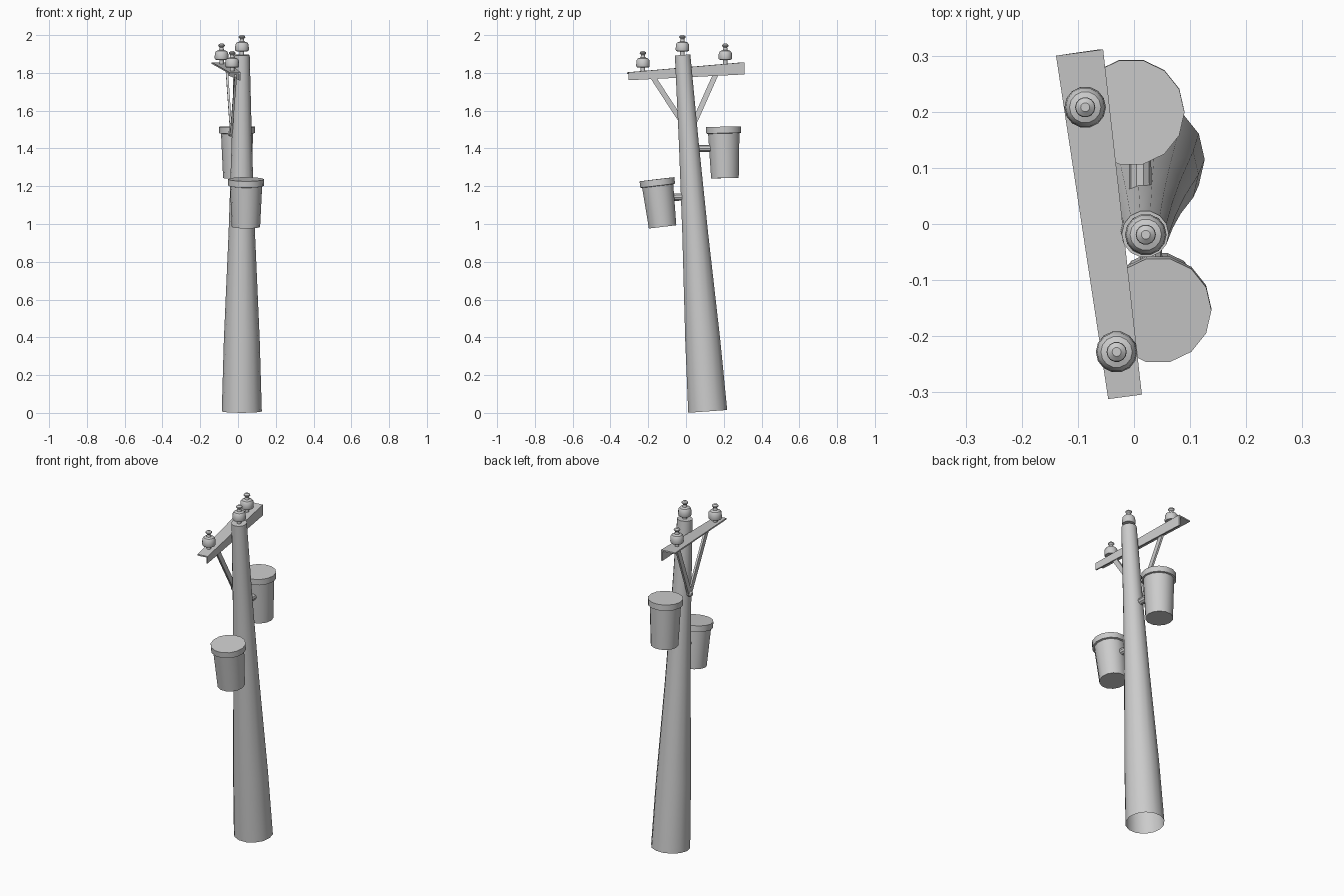
import bpy, bmesh
from math import cos, sin, tau, radians
from mathutils import Vector

if "Cube" in bpy.data.objects:
    bpy.data.objects.remove(bpy.data.objects["Cube"])


def finish(name, bm, smooth=True):
    bmesh.ops.recalc_face_normals(bm, faces=bm.faces[:])
    me = bpy.data.meshes.new(name)
    bm.to_mesh(me)
    bm.free()
    ob = bpy.data.objects.new(name, me)
    bpy.context.collection.objects.link(ob)
    if smooth:
        bpy.ops.object.select_all(action='DESELECT')
        ob.select_set(True)
        bpy.context.view_layer.objects.active = ob
        bpy.ops.object.shade_smooth_by_angle(angle=radians(35))
    return ob


def skin(bm, rings, cap_start=True, cap_end=True):
    rows = [[bm.verts.new(p) for p in ring] for ring in rings]
    n = len(rows[0])
    for a, b in zip(rows, rows[1:]):
        for i in range(n):
            j = (i + 1) % n
            bm.faces.new((a[i], a[j], b[j], b[i]))
    if cap_start:
        bm.faces.new(rows[0])
    if cap_end:
        bm.faces.new(rows[-1])


def lathe(name, profile, base, axis=(0, 0, 1), seg=14, cap_start=True):
    """Revolve (radius, distance) pairs round an axis starting at base."""
    axis, base = Vector(axis).normalized(), Vector(base)
    q = Vector((0, 0, 1)).rotation_difference(axis)
    rings = [[base + q @ Vector((r * cos(tau * i / seg), r * sin(tau * i / seg), d))
              for i in range(seg)] for r, d in profile]
    bm = bmesh.new()
    skin(bm, rings, cap_start)
    return finish(name, bm)


# Leaning tapered pole, open underneath
foot, tip = Vector((0.02, 0.115, 0.008)), Vector((0.02, -0.018, 1.895))
axis = tip - foot
lathe("pole", [(r, t * axis.length) for t, r in
               ((0, .106), (.2, .095), (.5, .070), (.75, .054), (1, .042))],
      foot, axis, cap_start=False)

# Crossarm: angle iron that widens towards the back
T = 0.008


def angle_section(xl, xr, y_l, y_r, z, drop):
    return [(xl, y_l, z), (xr, y_r, z), (xr, y_r, z - drop),
            (xr - T, y_r, z - drop), (xr - T, y_r, z - T), (xl, y_l, z - T)]


bm = bmesh.new()
skin(bm, [angle_section(-.046, .014, -.312, -.304, 1.803, .042),
          angle_section(-.139, -.055, .300, .311, 1.856, .064)])
finish("crossarm", bm, False)

# Insulators on pins: two on the crossarm, one on the pole top
INSULATOR = [(.012, -.03), (.012, 0), (.034, .002), (.037, .010), (.035, .038),
             (.028, .048), (.013, .053), (.010, .066), (.018, .075), (.017, .080), (.008, .087)]
for name, pos in (("pole_top_insulator", (.021, -.019, 1.913)),
                  ("front_insulator", (-.031, -.228, 1.828)),
                  ("back_insulator", (-.087, .208, 1.868))):
    lathe(name, INSULATOR, pos)


# Flat diagonal braces meeting at a bolt on the pole side
def strip(name, a, b, width, thick):
    a, b = Vector(a), Vector(b)
    side = (b - a).cross(Vector((1, 0, 0))).normalized() * width / 2
    out = (b - a).cross(side).normalized() * thick / 2
    bm = bmesh.new()
    skin(bm, [[p - side - out, p + side - out, p + side + out, p - side + out] for p in (a, b)])
    finish(name, bm, False)


joint = Vector((-.036, .018, 1.48))
strip("front_brace", (-.012, -.180, 1.785), joint, .028, .012)
strip("back_brace", (-.060, .172, 1.825), joint, .028, .012)
lathe("brace_bolt", [(.016, 0), (.016, .026), (.010, .034)],
      joint + Vector((.018, 0, 0)), (-1, 0, 0), 10)

# Transformer cans with overhanging lids
for name, bottom, top in (("upper", (-.004, .206, 1.243), (-.005, .199, 1.515)),
                          ("lower", (.042, -.124, .985), (.043, -.154, 1.237))):
    bottom, top = Vector(bottom), Vector(top)
    d = top - bottom
    h = d.length
    lathe(name + "_transformer", [(.075, 0), (.085, h - .036), (.095, h - .034), (.095, h)],
          bottom, d)

# Round mounting arms between pole and cans
for name, a, b in (("upper_arm", (.012, .02, 1.40), (.010, .15, 1.40)),
                   ("lower_arm", (.024, .02, 1.145), (.034, -.10, 1.14))):
    d = Vector(b) - Vector(a)
    lathe(name, [(.020, 0), (.020, d.length)], a, d, 10)
